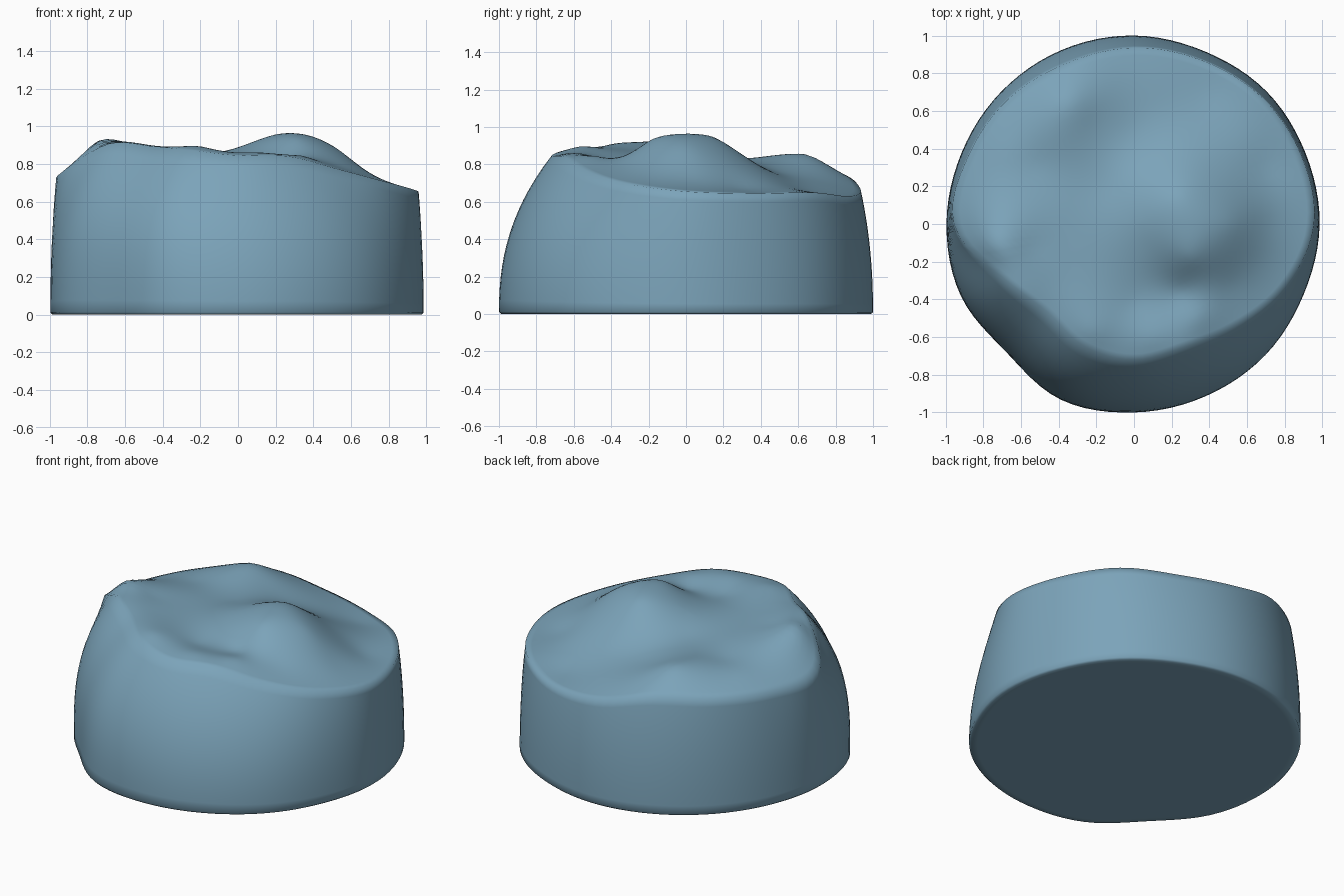
import bpy, bmesh, math
from mathutils import Vector

if "Cube" in bpy.data.objects:
    bpy.data.objects.remove(bpy.data.objects["Cube"])

SEG, WALL, TOP = 96, 14, 24

# Every 22.5 degrees from +x: base radius, rim radius, rim height
RIM = [(.985, .955, .655), (.985, .96, .645), (.995, .955, .65), (.99, .94, .63),
       (1.0, .935, .66), (1.0, .925, .74), (.995, .94, .74), (.99, .95, .73),
       (.995, .955, .74), (.995, .75, .905), (.96, .655, .895), (1.01, .70, .875),
       (1.0, .72, .845), (.99, .705, .84), (.985, .765, .77), (.975, .87, .70)]

# Humps and hollows of the top surface
BUMPS = [(.3, -.02, .963), (.24, .15, .945), (.05, -.12, .885), (.3, -.18, .935),
         (.25, -.36, .825), (.33, -.5, .845), (.43, .3, .80), (.58, .45, .69),
         (.52, 0, .885), (.72, 0, .735), (.7, .3, .675), (.52, -.33, .80),
         (.67, -.2, .76), (.12, .4, .79), (0, .5, .76), (.1, .7, .70),
         (-.2, .55, .81), (-.35, .65, .852), (-.43, .45, .845), (-.7, .4, .80),
         (-.15, .2, .83), (-.2, -.1, .855), (-.4, .1, .85), (-.4, -.3, .885),
         (-.74, -.12, .925), (-.55, -.12, .895), (0, -.42, .83), (.4, .7, .645),
         (.1, .27, .86), (-.52, .31, .825), (-.22, -.57, .895), (.1, -.6, .862)]


def rim_at(angle):
    """Smooth closed curve through the rim table."""
    n = len(RIM)
    f = angle / (2 * math.pi) * n
    i, t = int(f), f - int(f)
    p = [Vector(RIM[(i + k) % n]) for k in (-1, 0, 1, 2)]
    return p[1] + .5 * t * (p[2] - p[0] + t * (2 * p[0] - 5 * p[1] + 4 * p[2] - p[3]
                            + t * (3 * (p[1] - p[2]) + p[3] - p[0])))


def solve(a, b):
    """Gaussian elimination with pivoting."""
    n = len(b)
    m = [row + [v] for row, v in zip(a, b)]
    for i in range(n):
        k = max(range(i, n), key=lambda r: abs(m[r][i]))
        m[i], m[k] = m[k], m[i]
        for r in range(i + 1, n):
            f = m[r][i] / m[i][i]
            if f:
                m[r] = [x - f * y for x, y in zip(m[r], m[i])]
    x = [0] * n
    for i in reversed(range(n)):
        x[i] = (m[i][n] - sum(m[i][j] * x[j] for j in range(i + 1, n))) / m[i][i]
    return x


def thin_plate(points):
    """Smooth height function through all the points."""
    def kernel(ax, ay, bx, by):
        d = (ax - bx) ** 2 + (ay - by) ** 2
        return d * math.log(d) if d > 1e-12 else 0.0
    rows = [[kernel(x, y, u, v) for u, v, _ in points] + [1, x, y] for x, y, _ in points]
    for k in range(3):
        rows.append([(1, u, v)[k] for u, v, _ in points] + [0, 0, 0])
    w = solve(rows, [p[2] for p in points] + [0, 0, 0])
    return lambda x, y: (sum(c * kernel(x, y, u, v) for c, (u, v, _) in zip(w, points))
                         + w[-3] + w[-2] * x + w[-1] * y)


angles = [2 * math.pi * i / SEG for i in range(SEG)]
rims = [rim_at(a) for a in angles]
height = thin_plate(BUMPS + [(r[1] * math.cos(a), r[1] * math.sin(a), r[2])
                             for a, r in list(zip(angles, rims))[::2]])

bm = bmesh.new()
rings = []


def add_ring(func):
    rings.append([bm.verts.new(func(a, r)) for a, r in zip(angles, rims)])


def polar(radius, a, z):
    return (radius * math.cos(a), radius * math.sin(a), z)


# Side wall: slightly rounded foot, leaning in towards the rim
add_ring(lambda a, r: polar(r[0] - .05, a, 0))
add_ring(lambda a, r: polar(r[0] - .012, a, 0))
for k in range(WALL + 1):
    t = .015 + .985 * k / WALL

    def wall(a, r):
        power = 2.2 + .9 * max(0, math.cos(a - math.radians(215))) ** 4
        return polar(r[0] - (r[0] - r[1]) * t ** power, a, r[2] * t)
    add_ring(wall)

# Uneven top
for k in range(TOP - 1, 0, -1):
    def top(a, r):
        x, y, _ = polar(r[1] * k / TOP, a, 0)
        return (x, y, height(x, y))
    add_ring(top)

for lo, hi in zip(rings, rings[1:]):
    for i in range(SEG):
        j = (i + 1) % SEG
        bm.faces.new((lo[i], lo[j], hi[j], hi[i]))
centre = bm.verts.new((0, 0, height(0, 0)))
for i in range(SEG):
    bm.faces.new((rings[-1][i], rings[-1][(i + 1) % SEG], centre))
bm.faces.new(rings[0][::-1])  # flat underside

mesh = bpy.data.meshes.new("lumpy_block")
bm.to_mesh(mesh)
bm.free()
block = bpy.data.objects.new("lumpy_block", mesh)
bpy.context.collection.objects.link(block)

blue = bpy.data.materials.new("dusty_blue")
blue.diffuse_color = (.2, .37, .49, 1)
blue.use_nodes = True
blue.node_tree.nodes["Principled BSDF"].inputs["Base Color"].default_value = blue.diffuse_color
mesh.materials.append(blue)

bpy.context.view_layer.objects.active = block
block.select_set(True)
bpy.ops.object.shade_smooth_by_angle(angle=math.radians(85))
